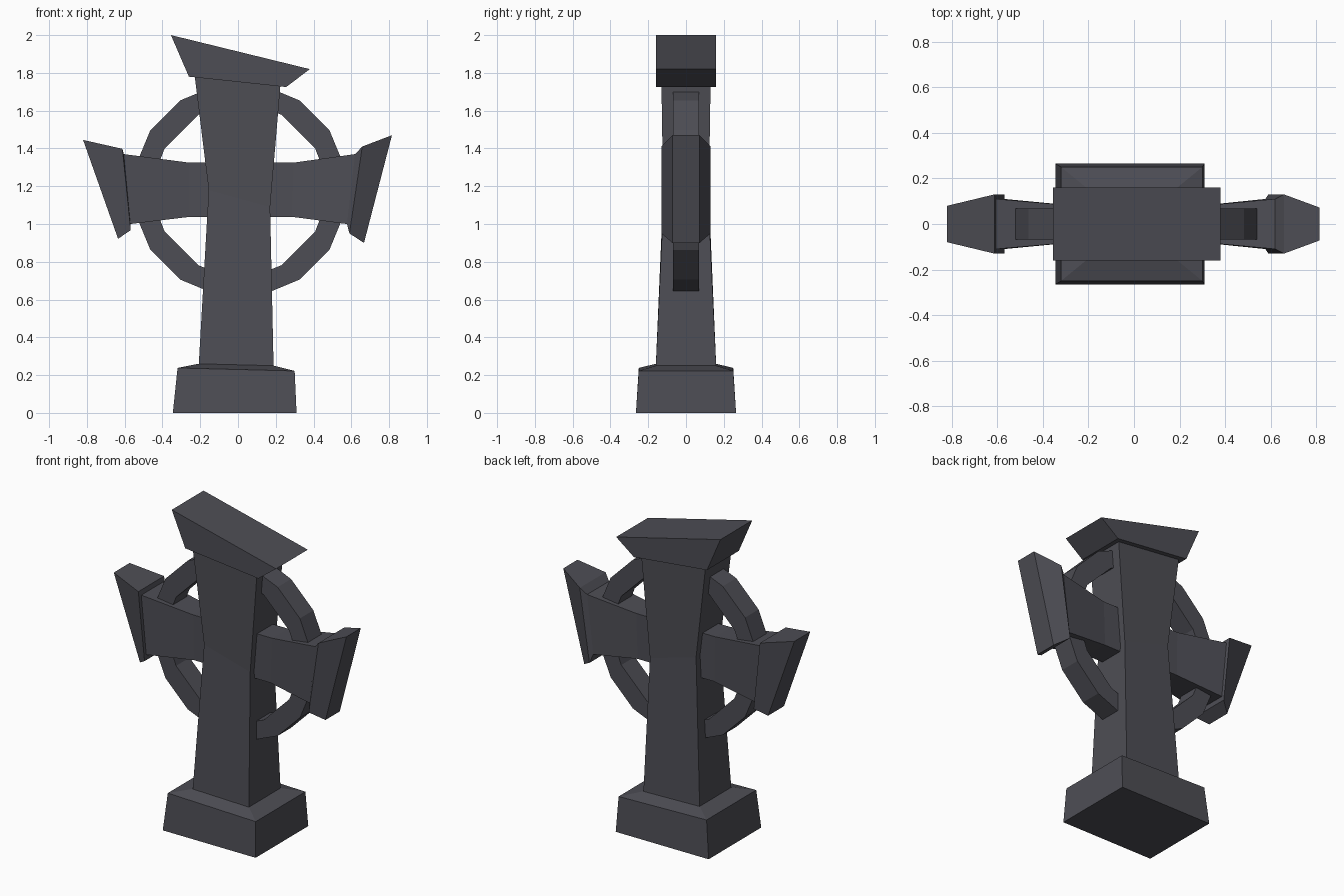
import bpy, bmesh, math

if "Cube" in bpy.data.objects:
    bpy.data.objects.remove(bpy.data.objects["Cube"])

stone = bpy.data.materials.new("dark_grey_stone")
stone.diffuse_color = (0.075, 0.075, 0.09, 1)
stone.use_nodes = True
stone.node_tree.nodes["Principled BSDF"].inputs["Base Color"].default_value = stone.diffuse_color


def finish(name, bm):
    bmesh.ops.recalc_face_normals(bm, faces=bm.faces)
    me = bpy.data.meshes.new(name)
    bm.to_mesh(me)
    bm.free()
    me.materials.append(stone)
    ob = bpy.data.objects.new(name, me)
    bpy.context.collection.objects.link(ob)
    return ob


def loft(name, rings):
    """Rings are (x1, z1, x2, z2, half_depth): a rectangle spanning two points."""
    bm = bmesh.new()
    loops = []
    for x1, z1, x2, z2, d in rings:
        pts = ((x1, -d, z1), (x2, -d, z2), (x2, d, z2), (x1, d, z1))
        loops.append([bm.verts.new(p) for p in pts])
    for a, b in zip(loops, loops[1:]):
        for i in range(4):
            j = (i + 1) % 4
            bm.faces.new((a[i], a[j], b[j], b[i]))
    bm.faces.new(loops[0])
    bm.faces.new(loops[-1])
    return finish(name, bm)


# Plinth with sloping shoulder
loft("base", [(-0.345, 0, 0.31, 0, 0.265),
              (-0.32, 0.238, 0.30, 0.222, 0.25),
              (-0.21, 0.26, 0.19, 0.25, 0.16)])

# Waisted upright
loft("shaft", [(-0.21, 0.22, 0.19, 0.21, 0.162),
               (-0.207, 0.27, 0.188, 0.26, 0.159),
               (-0.155, 1.18, 0.17, 1.09, 0.12),
               (-0.23, 1.79, 0.225, 1.74, 0.13)])

# Slanted top cap
loft("top_cap", [(-0.26, 1.78, 0.255, 1.725, 0.16),
                 (-0.355, 2.0, 0.38, 1.82, 0.16)])

# Arms flaring into end caps
loft("left_arm", [(-0.08, 1.325, -0.08, 1.038, 0.08),
                  (-0.26, 1.325, -0.255, 1.038, 0.08),
                  (-0.605, 1.37, -0.57, 1.0, 0.11),
                  (-0.612, 1.398, -0.568, 0.967, 0.13),
                  (-0.82, 1.445, -0.635, 0.922, 0.08)])
loft("right_arm", [(0.08, 1.325, 0.08, 1.038, 0.08),
                   (0.295, 1.325, 0.285, 1.038, 0.08),
                   (0.62, 1.37, 0.577, 1.0, 0.11),
                   (0.658, 1.41, 0.59, 0.95, 0.13),
                   (0.815, 1.47, 0.667, 0.9, 0.072)])

# Sixteen-sided ring behind the crossing
bm = bmesh.new()
CX, CZ, D = 0.01, 1.18, 0.068
loops = []
for i in range(16):
    outer = math.radians(11.25 + 22.5 * i)
    shift = (2.5, -5, 5, -2.5)[i % 4]      # inner corners sit wider on the diagonals
    inner = outer + math.radians(shift)
    ring = []
    for r, a, y in ((0.57, outer, -D), (0.57, outer, D), (0.455, inner, D), (0.455, inner, -D)):
        ring.append(bm.verts.new((CX + r * math.cos(a), y, CZ + r * math.sin(a))))
    loops.append(ring)
for i in range(16):
    a, b = loops[i], loops[(i + 1) % 16]
    for k in range(4):
        m = (k + 1) % 4
        bm.faces.new((a[k], a[m], b[m], b[k]))
finish("ring", bm)
